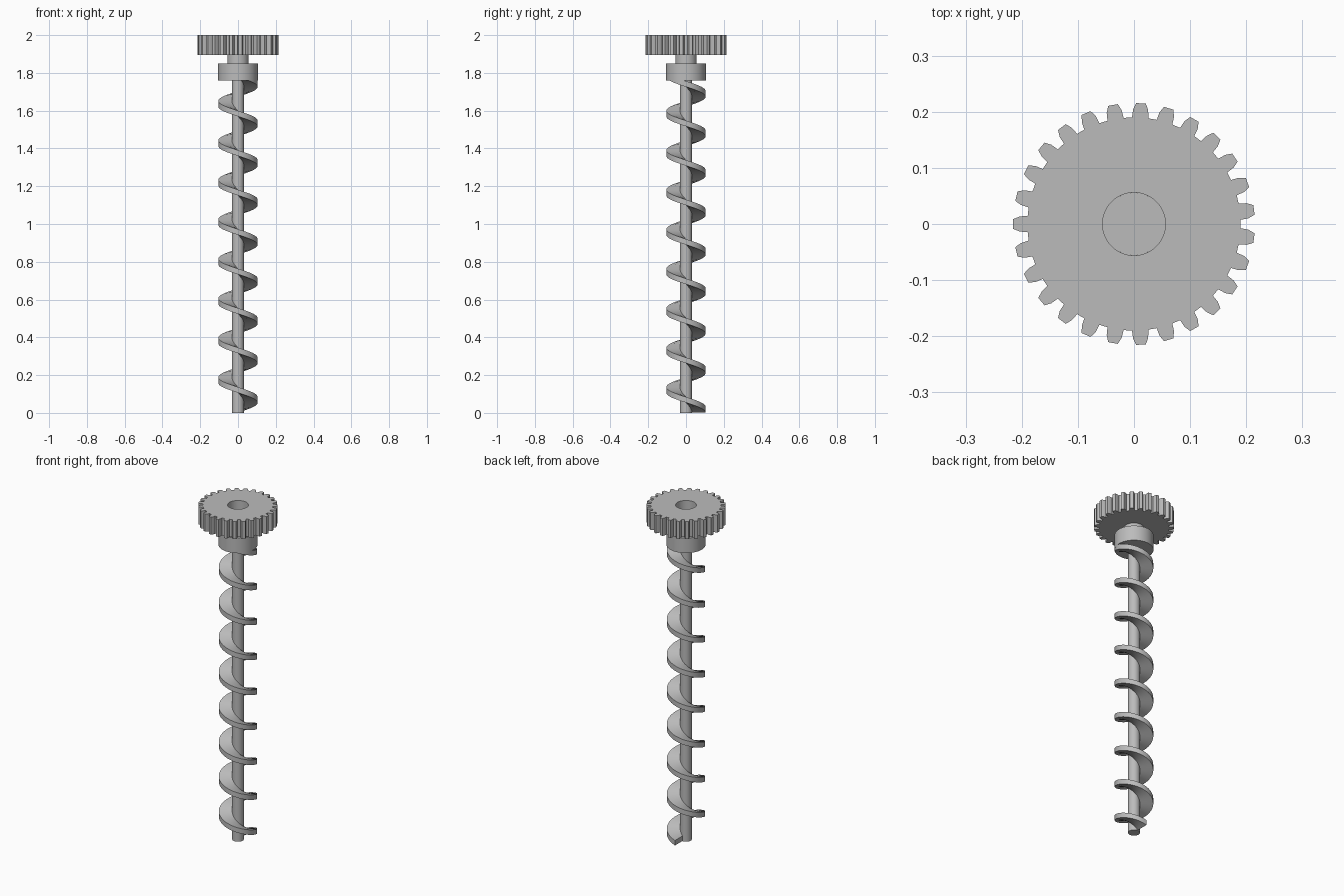
import bpy, bmesh, math

if "Cube" in bpy.data.objects:
    bpy.data.objects.remove(bpy.data.objects["Cube"], do_unlink=True)

steel = bpy.data.materials.new("grey steel")
steel.use_nodes = True
GREY = (0.5, 0.5, 0.5, 1)
steel.diffuse_color = GREY
steel.node_tree.nodes["Principled BSDF"].inputs["Base Color"].default_value = GREY


def finish(name, bm, angle=30):
    bmesh.ops.recalc_face_normals(bm, faces=bm.faces)
    mesh = bpy.data.meshes.new(name)
    bm.to_mesh(mesh)
    bm.free()
    obj = bpy.data.objects.new(name, mesh)
    bpy.context.collection.objects.link(obj)
    mesh.materials.append(steel)
    bpy.ops.object.select_all(action="DESELECT")
    obj.select_set(True)
    bpy.context.view_layer.objects.active = obj
    bpy.ops.object.shade_smooth_by_angle(angle=math.radians(angle))
    return obj


def cylinder(name, radius, bottom, top, sides=64):
    bm = bmesh.new()
    bmesh.ops.create_cone(bm, cap_ends=True, segments=sides,
                          radius1=radius, radius2=radius, depth=top - bottom)
    bmesh.ops.translate(bm, verts=bm.verts, vec=(0, 0, (top + bottom) / 2))
    return finish(name, bm)


def polar(radius, angle, z):
    return (radius * math.cos(angle), radius * math.sin(angle), z)


# Stepped shaft
SHAFT, BORE = 0.032, 0.056
cylinder("shaft", SHAFT, 0, 1.78)
cylinder("collar", 0.105, 1.76, 1.85)
cylinder("neck", BORE, 1.85, 1.896)

# Left-handed screw flight, running up into the collar
PITCH, TURNS, STEPS, THICK, START = 0.209, 8.5, 48, 0.03, 0.017
bm = bmesh.new()
previous = None
count = int(TURNS * STEPS)
for i in range(count + 1):
    turn = i / STEPS
    a = math.pi / 2 - turn * math.tau
    z = START + turn * PITCH
    ring = [bm.verts.new(polar(r, a, z + h)) for r, h in (
        (SHAFT - 0.004, -THICK / 2), (0.104, -THICK / 2),
        (0.104, THICK / 2), (SHAFT - 0.004, THICK / 2))]
    if previous:
        for k in range(4):
            n = (k + 1) % 4
            bm.faces.new((previous[k], previous[n], ring[n], ring[k]))
    if i in (0, count):
        bm.faces.new(ring)
    previous = ring
finish("screw_flight", bm)

# Spur gear with an open bore: four walls of the ring built tooth by tooth
TEETH, GEAR_LOW, GEAR_HIGH = 27, 1.895, 2.0
TOOTH = [(0.19, -4.4), (0.204, -3.8), (0.2155, -2.3),
         (0.2155, 2.3), (0.204, 3.8), (0.19, 4.4)]
rim = [(r, math.pi + t * math.tau / TEETH + math.radians(d))
       for t in range(TEETH) for r, d in TOOTH]
bm = bmesh.new()
loops = [[bm.verts.new(polar(r, a, z)) for r, a in points]
         for points, z in ((rim, GEAR_LOW), (rim, GEAR_HIGH),
                           ([(BORE, a) for r, a in rim], GEAR_HIGH),
                           ([(BORE, a) for r, a in rim], GEAR_LOW))]
for j in range(4):
    one, two = loops[j], loops[(j + 1) % 4]
    for k in range(len(rim)):
        n = (k + 1) % len(rim)
        bm.faces.new((one[k], one[n], two[n], two[k]))
finish("spur_gear", bm)
